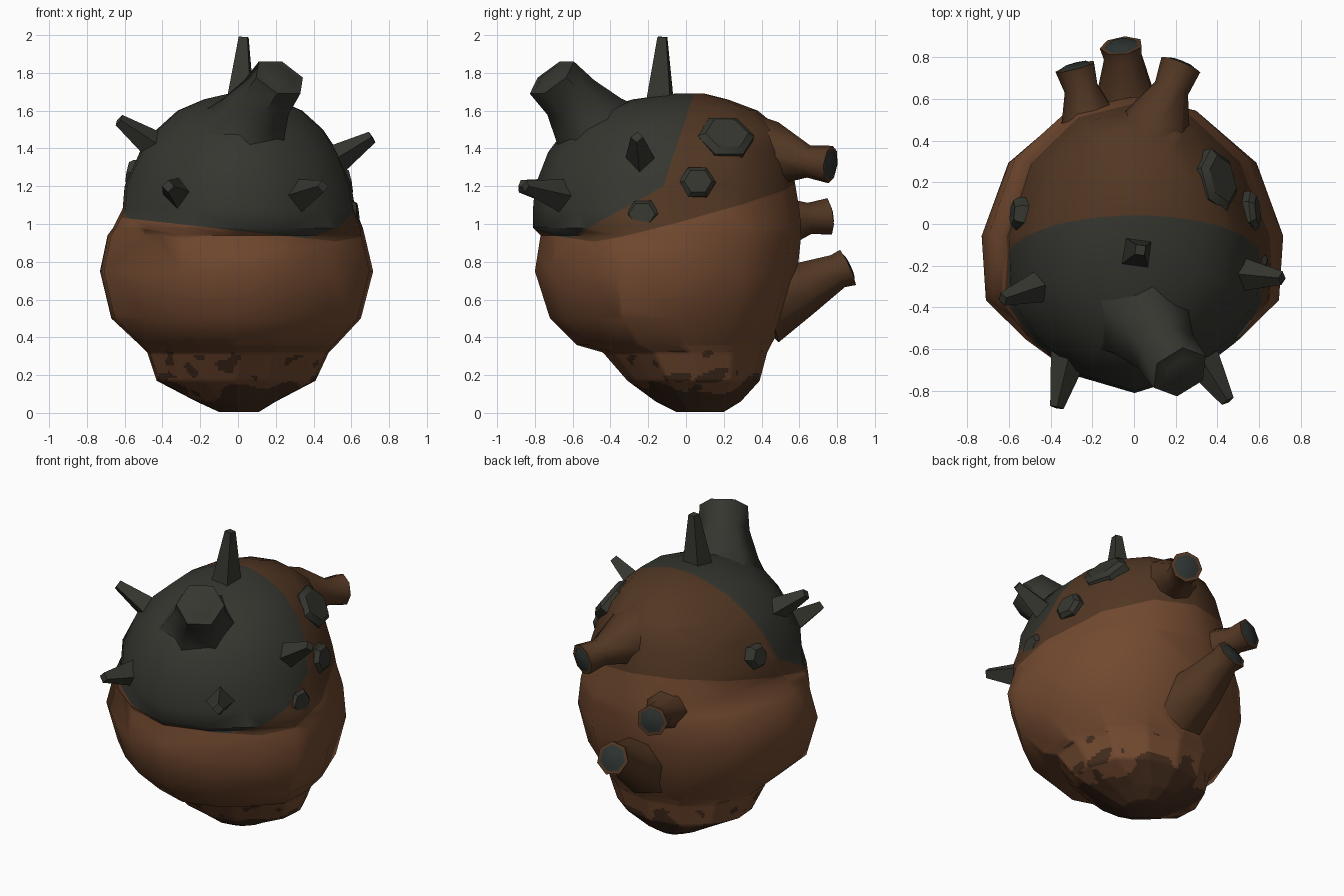
import bpy, bmesh, math
from mathutils import Vector, noise

cube = bpy.data.objects.get("Cube")
if cube:
    bpy.data.objects.remove(cube)


def material(name, rgb):
    m = bpy.data.materials.new(name)
    m.use_nodes = True
    color = (*rgb, 1)
    m.diffuse_color = color
    node = m.node_tree.nodes["Principled BSDF"]
    node.inputs["Base Color"].default_value = color
    node.inputs["Roughness"].default_value = 0.9
    return m


FLESH = material("light brown flesh", (0.168, 0.067, 0.029))
SHELL = material("dark brown shell", (0.085, 0.038, 0.017))
BLOTCH = material("deep brown blotch", (0.06, 0.027, 0.013))
CAP = material("charcoal cap", (0.036, 0.037, 0.029))
HOLE = material("dark teal opening", (0.026, 0.034, 0.032))


def finish(name, bm, mats, angle):
    bmesh.ops.recalc_face_normals(bm, faces=bm.faces)
    mesh = bpy.data.meshes.new(name)
    bm.to_mesh(mesh)
    bm.free()
    for m in mats:
        mesh.materials.append(m)
    ob = bpy.data.objects.new(name, mesh)
    bpy.context.collection.objects.link(ob)
    bpy.ops.object.select_all(action='DESELECT')
    ob.select_set(True)
    bpy.context.view_layer.objects.active = ob
    bpy.ops.object.shade_smooth_by_angle(angle=math.radians(angle))


def loft(bm, rings):
    """Join rings of points with quads and close both ends."""
    loops = [[bm.verts.new(p) for p in ring] for ring in rings]
    n = len(loops[0])
    for a, b in zip(loops, loops[1:]):
        for i in range(n):
            j = (i + 1) % n
            bm.faces.new((a[i], a[j], b[j], b[i]))
    bm.faces.new(loops[0])
    return bm.faces.new(loops[-1])


# Body: lopsided egg rings (height, left, right, front, back)
PROFILE = [
    (0.005, -0.1, 0.11, -0.05, 0.2),
    (0.06, -0.22, 0.2, -0.16, 0.29),
    (0.17, -0.43, 0.41, -0.31, 0.39),
    (0.32, -0.48, 0.48, -0.44, 0.43),
    (0.36, -0.52, 0.52, -0.58, 0.45),
    (0.5, -0.67, 0.65, -0.72, 0.53),
    (0.75, -0.73, 0.715, -0.8, 0.59),
    (0.94, -0.69, 0.67, -0.77, 0.61),
    (0.98, -0.66, 0.66, -0.81, 0.61),
    (1.08, -0.61, 0.62, -0.81, 0.6),
    (1.2, -0.6, 0.6, -0.8, 0.58),
    (1.38, -0.52, 0.53, -0.73, 0.55),
    (1.5, -0.43, 0.45, -0.64, 0.5),
    (1.6, -0.32, 0.34, -0.49, 0.38),
    (1.66, -0.18, 0.2, -0.28, 0.22),
    (1.69, -0.05, 0.07, -0.06, 0.1),
]
SIDES = 14


def egg_ring(z, left, right, front, back):
    """Ring with trimmed front corners and fuller back corners."""
    mid = front + (back - front) * 0.4
    cx, rx = (left + right) / 2, (right - left) / 2
    trim = -0.115 if z < 0.95 else -0.08
    ring = []
    for i in range(SIDES):
        a = math.tau * (i + 0.5) / SIDES
        s = math.sin(a)
        k = 1 + (0.035 if s > 0 else trim) * math.sin(2 * a) ** 2
        reach = back - mid if s > 0 else mid - front
        ring.append((cx + 1.02 * k * rx * math.cos(a), mid + k * s * reach, z))
    return ring


bm = bmesh.new()
loft(bm, [egg_ring(*p) for p in PROFILE])

# Finer faces low down for the blotches
low = [e for e in bm.edges if max(v.co.z for v in e.verts) < 0.45]
bmesh.ops.subdivide_edges(bm, edges=low, cuts=10, use_grid_fill=True)

# Colour borders as planes (point, normal towards the coloured side)
rim_plane = (Vector((0, 0, 0.965)), Vector((0.11, 0, 1)))
shell_plane = (Vector((0, 0, 1.07)), Vector((0.08, -0.25, 1)))
cap_planes = [
    rim_plane,
    (Vector((0, -0.12, 1.2)), Vector((0, -0.56, 1))),
    (Vector((0, -0.12, 1.2)), Vector((0, -1, 0.33))),
]
for co, no in [shell_plane] + cap_planes:
    upper = [f for f in bm.faces if f.calc_center_median().z > 0.6]
    geom = set(upper)
    for f in upper:
        geom.update(f.edges, f.verts)
    bmesh.ops.bisect_plane(bm, geom=list(geom), plane_co=co, plane_no=no, dist=1e-5)


def inside(c, plane):
    return (c - plane[0]).dot(plane[1]) > 0


def blotched(c):
    """Solid stain underneath, with loose spots above it."""
    stain = c.z + 0.16 * noise.noise(c * 6) < 0.12 + 0.25 * max(c.y, 0)
    return stain or (c.z < 0.33 and noise.noise(c * 13) > 0.38)


for f in bm.faces:
    c = f.calc_center_median()
    if all(inside(c, p) for p in cap_planes):
        f.material_index = 2
    elif inside(c, shell_plane) and inside(c, rim_plane):
        f.material_index = 1
    elif blotched(c):
        f.material_index = 3
finish("body", bm, [FLESH, SHELL, CAP, BLOTCH], 50)


def tube(name, points, radii, sides, mat, end_mat=None, angle=60, stretch=1.0):
    """Tapered tube through the points; an end material makes a domed plug."""
    pts = [Vector(p) for p in points]
    radii = list(radii)
    quat = (pts[-1] - pts[0]).to_track_quat('Z', 'Y')
    if end_mat:
        d = (pts[-1] - pts[-2]).normalized()
        pts += [pts[-1], pts[-1] + d * 0.012]
        radii += [radii[-1] * 0.8, radii[-1] * 0.6]
    rings = []
    for p, r in zip(pts, radii):
        rings.append([p + quat @ Vector((r * stretch * math.cos(math.tau * i / sides),
                                         r * math.sin(math.tau * i / sides), 0))
                      for i in range(sides)])
    bm = bmesh.new()
    end = loft(bm, rings)
    if end_mat:
        for e in end.edges:
            for f in e.link_faces:
                f.material_index = 1
    finish(name, bm, [mat, end_mat or mat], angle)


# Great horn on the cap
tube("great_horn", [(0.03, -0.4, 1.38), (0.08, -0.51, 1.54), (0.15, -0.61, 1.67), (0.22, -0.71, 1.775)],
     [0.33, 0.21, 0.155, 0.145], 6, CAP, CAP)

# Vessels at the back
tube("upper_vessel", [(0.0, 0.2, 1.39), (0.11, 0.47, 1.37), (0.18, 0.65, 1.33), (0.225, 0.765, 1.315)],
     [0.24, 0.17, 0.085, 0.1], 8, SHELL, HOLE)
tube("lower_vessel", [(0.0, 0.4, 0.56), (-0.04, 0.62, 0.66), (-0.05, 0.8, 0.75), (-0.06, 0.855, 0.77)],
     [0.21, 0.145, 0.095, 0.105], 7, SHELL, HOLE)
tube("side_vessel", [(-0.2, 0.45, 1.0), (-0.25, 0.65, 1.03), (-0.28, 0.755, 1.04)],
     [0.16, 0.085, 0.1], 7, SHELL, HOLE)

# Thorns on the cap: base, tip, base radius
THORNS = {
    "top_thorn": ((0.01, -0.14, 1.6), (0.03, -0.125, 1.99), 0.1),
    "right_side_thorn": ((-0.42, -0.29, 1.4), (-0.63, -0.36, 1.55), 0.085),
    "left_side_thorn": ((0.5, -0.24, 1.33), (0.71, -0.26, 1.46), 0.085),
    "right_front_thorn": ((-0.3, -0.58, 1.15), (-0.37, -0.88, 1.2), 0.1),
    "left_front_thorn": ((0.28, -0.58, 1.13), (0.45, -0.85, 1.2), 0.11),
}
for name, (base, tip, r) in THORNS.items():
    tube(name, [base, tip], [r, 0.033], 4, CAP, angle=25)

# Stony knobs on the shell: centre, outward direction, radius, stretch
KNOBS = {
    "large_knob": ((0.4, 0.21, 1.46), (0.8, 0.2, 0.6), 0.135, 1.15),
    "left_middle_knob": ((0.56, 0.06, 1.22), (1, 0.1, 0.2), 0.09, 1.1),
    "left_front_knob": ((0.6, -0.23, 1.05), (1, -0.1, 0.1), 0.085, 1.1),
    "right_knob": ((-0.55, 0.05, 1.27), (-1, 0.1, 0.2), 0.08, 1.0),
}
for name, (centre, out, r, stretch) in KNOBS.items():
    c, d = Vector(centre), Vector(out).normalized()
    tube(name, [c - d * 0.06, c + d * 0.01, c + d * 0.035], [r, r, r * 0.75], 6, CAP,
         angle=35, stretch=stretch)
